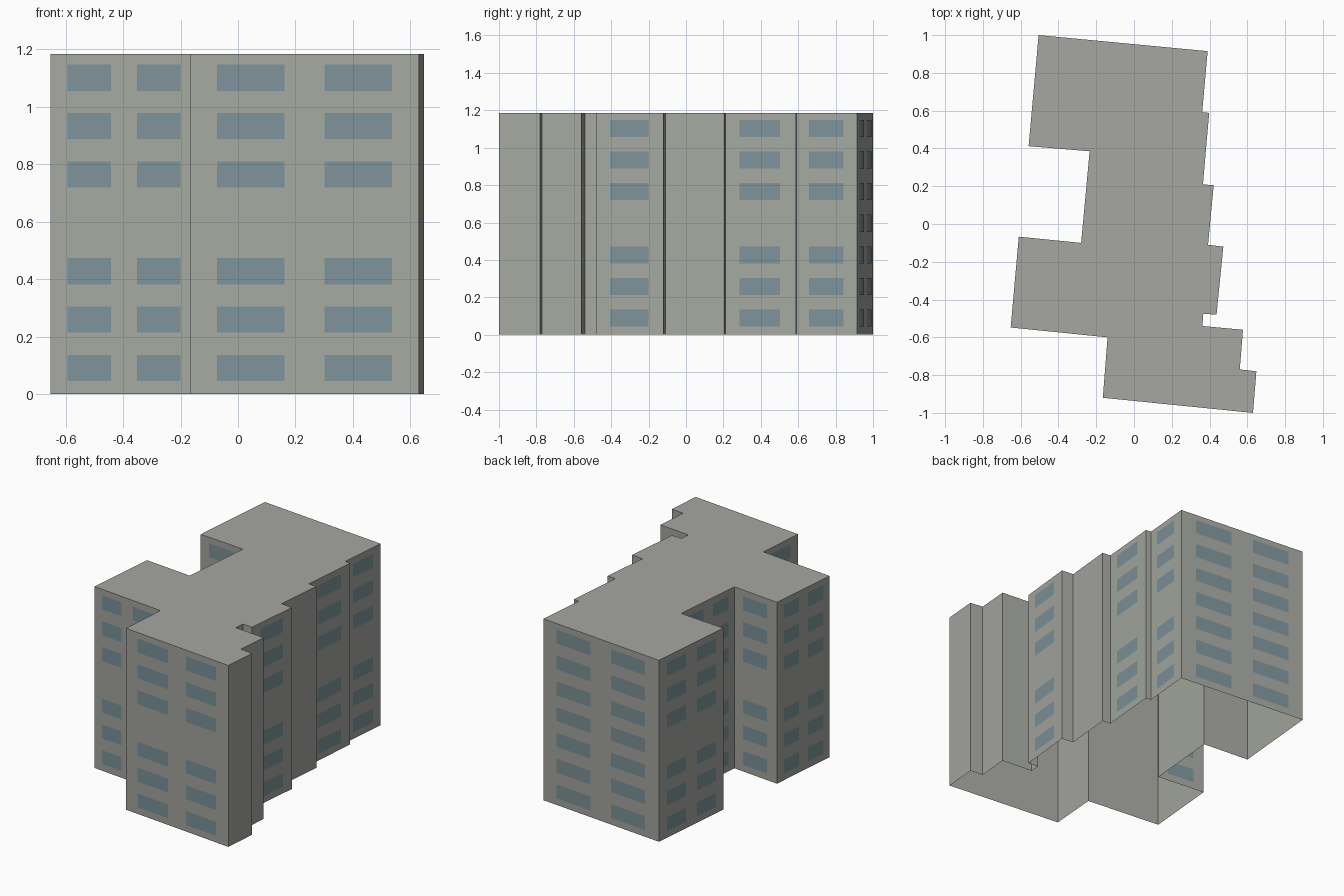
import bpy
import bmesh
from mathutils import Vector

cube = bpy.data.objects.get("Cube")
if cube:
    bpy.data.objects.remove(cube, do_unlink=True)

HEIGHT = 1.185

# Plan of the block, counter-clockwise from the back left corner of the plan
OUTLINE = [
    (-0.505, 1.0), (-0.558, 0.412), (-0.235, 0.385), (-0.28, -0.10),
    (-0.61, -0.067), (-0.653, -0.548), (-0.14, -0.60), (-0.165, -0.92),
    (0.63, -1.0), (0.648, -0.78), (0.56, -0.77), (0.577, -0.56),
    (0.362, -0.54), (0.367, -0.475), (0.437, -0.48), (0.473, -0.12),
    (0.392, -0.11), (0.422, 0.205), (0.365, 0.21), (0.398, 0.588),
    (0.361, 0.592), (0.39, 0.915),
]


def make_material(name, color):
    mat = bpy.data.materials.new(name)
    mat.use_nodes = True
    mat.diffuse_color = (*color, 1)
    mat.node_tree.nodes["Principled BSDF"].inputs["Base Color"].default_value = (*color, 1)
    return mat


def make_object(name, bm, mat):
    mesh = bpy.data.meshes.new(name)
    bm.to_mesh(mesh)
    bm.free()
    mesh.materials.append(mat)
    obj = bpy.data.objects.new(name, mesh)
    bpy.context.collection.objects.link(obj)
    return obj


concrete = make_material("warm grey concrete", (0.38, 0.39, 0.355))
glass = make_material("blue grey glass", (0.205, 0.295, 0.325))

corners = [Vector((x, y, 0)) for x, y in OUTLINE]
walls = list(zip(corners, corners[1:] + corners[:1]))
up = Vector((0, 0, 1))

# Walls and flat roof, open underneath
bm = bmesh.new()
base = [bm.verts.new(c) for c in corners]
top = [bm.verts.new(c + up * HEIGHT) for c in corners]
for i in range(len(base)):
    j = (i + 1) % len(base)
    bm.faces.new((base[i], base[j], top[j], top[i]))
bm.faces.new(top)
make_object("building_walls_and_roof", bm, concrete)

# Windows: long walls get two columns, medium walls one, short walls none
bm = bmesh.new()
for index, (start, end) in enumerate(walls):
    along = end - start
    if along.length > 0.45:
        columns = [(0.117, 0.412), (0.588, 0.883)]
    elif along.length > 0.319:
        columns = [(0.205, 0.775)]
    else:
        continue
    offset = along.cross(up).normalized() * 0.003
    is_back_wall = index == len(walls) - 1
    for row in range(7):
        # The middle floor has windows only at the back
        if row == 3 and not is_back_wall:
            continue
        low = 0.045 + row * 0.1685
        high = low + 0.091
        for a, b in columns:
            quad = [(a, low), (b, low), (b, high), (a, high)]
            bm.faces.new([bm.verts.new(start + along * t + up * z + offset)
                          for t, z in quad])
make_object("windows", bm, glass)
